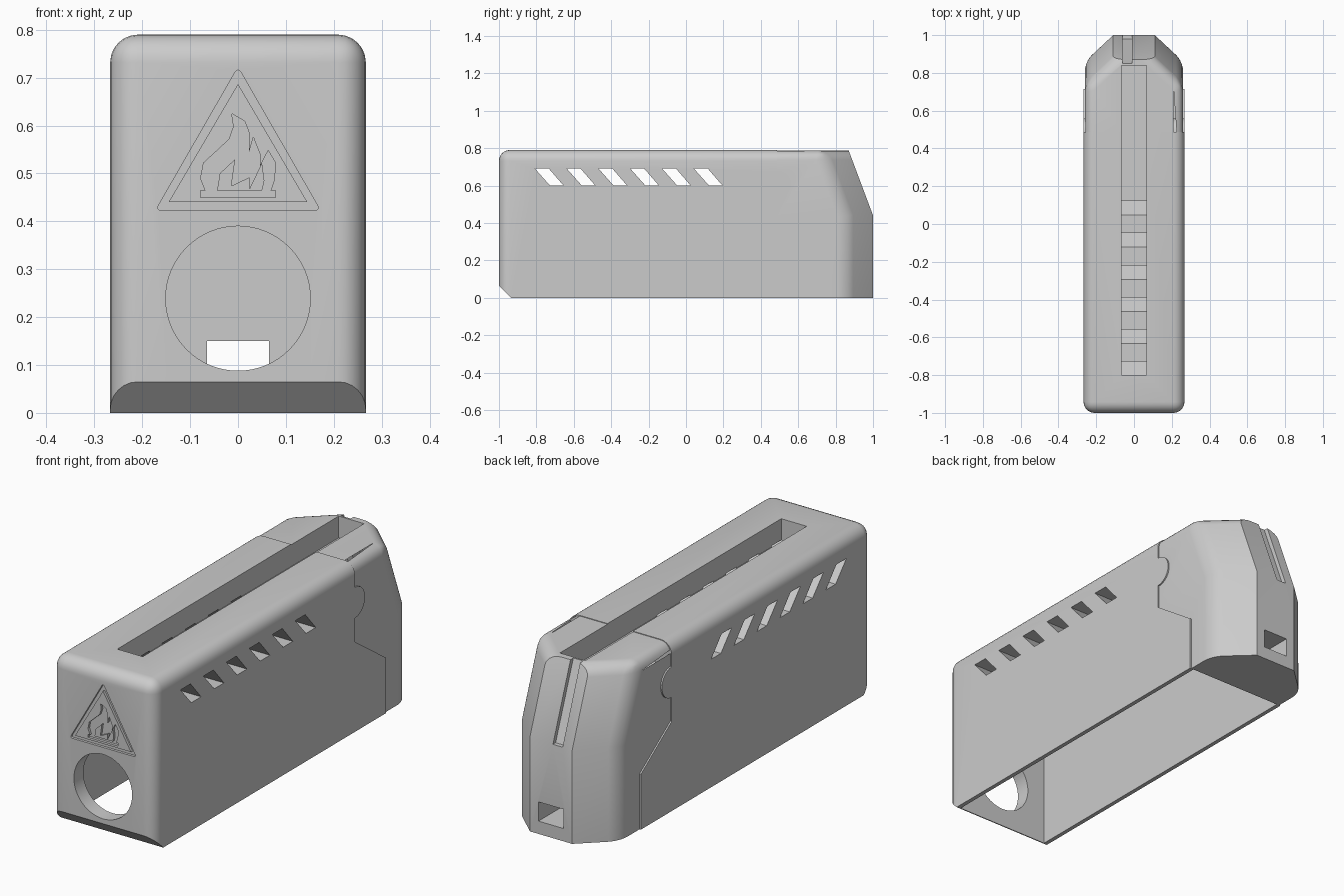
import bpy, bmesh
from math import sin, cos, pi, radians
from mathutils import Vector

cube = bpy.data.objects.get("Cube")
if cube:
    bpy.data.objects.remove(cube, do_unlink=True)

grey = bpy.data.materials.new("matte grey")
grey.use_nodes = True
grey.diffuse_color = (0.6, 0.6, 0.6, 1)
grey.node_tree.nodes["Principled BSDF"].inputs["Base Color"].default_value = (0.6, 0.6, 0.6, 1)


def finish(name, bm):
    bmesh.ops.recalc_face_normals(bm, faces=bm.faces)
    mesh = bpy.data.meshes.new(name)
    bm.to_mesh(mesh)
    bm.free()
    mesh.materials.append(grey)
    ob = bpy.data.objects.new(name, mesh)
    bpy.context.collection.objects.link(ob)
    return ob


def prism(name, pts, axis, lo, hi, rounding=0):
    """Extrude a side (y, z) or front (x, z) profile along x or y."""
    bm = bmesh.new()
    place = (lambda p, t: (t, p[0], p[1])) if axis == "x" else (lambda p, t: (p[0], t, p[1]))
    face = bm.faces.new([bm.verts.new(place(p, lo)) for p in pts])
    new = bmesh.ops.extrude_face_region(bm, geom=[face])["geom"]
    move = Vector(place((0, 0), hi - lo))
    bmesh.ops.translate(bm, vec=move, verts=[g for g in new if isinstance(g, bmesh.types.BMVert)])
    if rounding:
        k = "xy".index(axis)
        edges = [e for e in bm.edges if abs(e.verts[0].co[k] - e.verts[1].co[k]) > 0.001]
        bmesh.ops.bevel(bm, geom=edges, offset=rounding, segments=5, profile=0.5, affect="EDGES")
    return finish(name, bm)


def box(name, x, y0, y1, z0, z1):
    return prism(name, [(y0, z0), (y1, z0), (y1, z1), (y0, z1)], "x", -x, x)


def boolean(ob, tool, operation="DIFFERENCE"):
    mod = ob.modifiers.new("cut", "BOOLEAN")
    mod.operation, mod.solver, mod.object = operation, "EXACT", tool
    bpy.context.view_layer.objects.active = ob
    bpy.ops.object.modifier_apply(modifier=mod.name)


def arc(cx, cz, r, a0, a1, n):
    steps = [a0 + (a1 - a0) * i / n for i in range(n + 1)]
    return [(cx + r * cos(a), cz + r * sin(a)) for a in steps]


# Main housing block with rounded top and front corners
bm = bmesh.new()
bmesh.ops.create_cube(bm, size=1)
for v in bm.verts:
    v.co = (v.co.x * 0.534, v.co.y * 2.2 + 0.1, (v.co.z + 0.5) * 0.79)
round_edges = []
for e in bm.edges:
    a, b = (v.co for v in e.verts)
    top = min(a.z, b.z) > 0.7 and min(a.y, b.y) < 0
    front_post = max(a.y, b.y) < 0 and abs(a.z - b.z) > 0.1
    if top or front_post:
        round_edges.append(e)
bmesh.ops.bevel(bm, geom=round_edges, offset=0.058, segments=6, profile=0.5, affect="EDGES")
housing = finish("housing", bm)

# Tapered end cap lofted through three plan outlines
bm = bmesh.new()
rings = []
for z, shift in ((0, 0), (0.44, 0), (0.787, 0.13)):
    plan = [(-0.26, 0.3), (0.26, 0.3), (0.26, 0.86 - shift),
            (0.11, 1 - shift), (-0.11, 1 - shift), (-0.26, 0.86 - shift)]
    rings.append([bm.verts.new((x, y, z)) for x, y in plan])
for low, high in zip(rings, rings[1:]):
    for i in range(6):
        j = (i + 1) % 6
        bm.faces.new((low[i], low[j], high[j], high[i]))
bm.faces.new(rings[0])
bm.faces.new(rings[-1])
soft = []
for e in bm.edges:
    a, b = (v.co for v in e.verts)
    outer = max(abs(a.x), abs(b.x)) > 0.2 and max(a.y, b.y) > 0.5
    upright = abs(a.z - b.z) > 0.1
    if outer and (upright or min(a.z, b.z) > 0.7):
        soft.append(e)
bmesh.ops.bevel(bm, geom=soft, offset=0.05, segments=5, profile=0.5, affect="EDGES")
end_cap = finish("end_cap", bm)

# Seam between housing and cap, with a round locating tab
seam = prism("seam_cutter",
             [(0.487, 1)] + arc(0.487, 0.605, 0.072, pi / 2, -pi / 2, 16)
             + [(0.487, 0.42), (0.715, 0.26), (0.715, -0.1), (1.5, -0.1), (1.5, 1)], "x", -0.5, 0.5)
boolean(housing, seam)
boolean(end_cap, seam, "INTERSECT")

# Cuts shared by both parts: open cavity and top channel
cavity = box("cavity_cutter", 0.247, -0.93, 0.715, -0.1, 0.56)
channel = box("channel_cutter", 0.066, -0.8, 0.84, 0.685, 0.9)
tools = [seam, cavity, channel]
for part in (housing, end_cap):
    boolean(part, cavity)
    boolean(part, channel)

# Slanted vents through the sides
for i in range(6):
    y = -0.807 + 0.17 * i
    vent = prism("vent_cutter", [(y, 0.69), (y + 0.08, 0.6), (y + 0.152, 0.6), (y + 0.074, 0.69)],
                 "x", -0.5, 0.5)
    boolean(housing, vent)
    tools.append(vent)

# Front opening and lower front chamfer
opening = prism("opening_cutter", arc(0, 0.239, 0.151, 0, 2 * pi, 64)[:-1], "y", -1.1, -0.8)
chamfer = prism("chamfer_cutter", [(-1.1, -0.035), (-0.9, -0.035), (-1.1, 0.165)], "x", -0.5, 0.5)

# Engraved warning triangle and flame
frame = prism("frame_cutter", [(-0.172, 0.423), (0.172, 0.423), (0, 0.722)], "y", -1.1, -0.988, 0.012)
inner = prism("frame_inner", [(-0.145, 0.44), (0.145, 0.44), (0, 0.687)], "y", -1.2, -0.9)
boolean(frame, inner)
flame_points = [(-78, 455), (-78, 464), (-68, 464), (-78, 490), (-72, 522), (-48, 544), (-18, 572),
                (-9, 598), (-13, 625), (14, 609), (24, 583), (23, 544), (32, 576), (46, 540), (46, 515),
                (63, 548), (78, 523), (76, 487), (68, 464), (78, 464), (78, 455), (48, 455),
                (55, 485), (50, 522), (24, 468), (24, 492), (-14, 474), (-6, 530), (-38, 500), (-45, 455)]
flame = prism("flame_cutter", [(x / 1000, z / 1000) for x, z in flame_points], "y", -1.1, -0.988)
base = prism("flame_base_cutter", [(-0.078, 0.45), (0.078, 0.45), (0.078, 0.464), (-0.078, 0.464)],
             "y", -1.1, -0.988)
for tool in (opening, chamfer, frame, flame, base):
    boolean(housing, tool)
    tools.append(tool)
tools.append(inner)

# Rear window and slanted groove in the cap
window = box("window_cutter", 0.065, 0.6, 1.1, 0.06, 0.15)
groove = prism("groove_cutter", [(1.05, 0.44), (0.98, 0.44), (0.84, 0.81), (0.95, 0.9)],
               "x", -0.06, -0.01)
for tool in (window, groove):
    boolean(end_cap, tool)
    tools.append(tool)

for tool in tools:
    bpy.data.objects.remove(tool, do_unlink=True)

# Smooth the rounded edges and keep the cuts crisp
for part in (housing, end_cap):
    bpy.ops.object.select_all(action="DESELECT")
    part.select_set(True)
    bpy.context.view_layer.objects.active = part
    bpy.ops.object.shade_smooth_by_angle(angle=radians(25))
